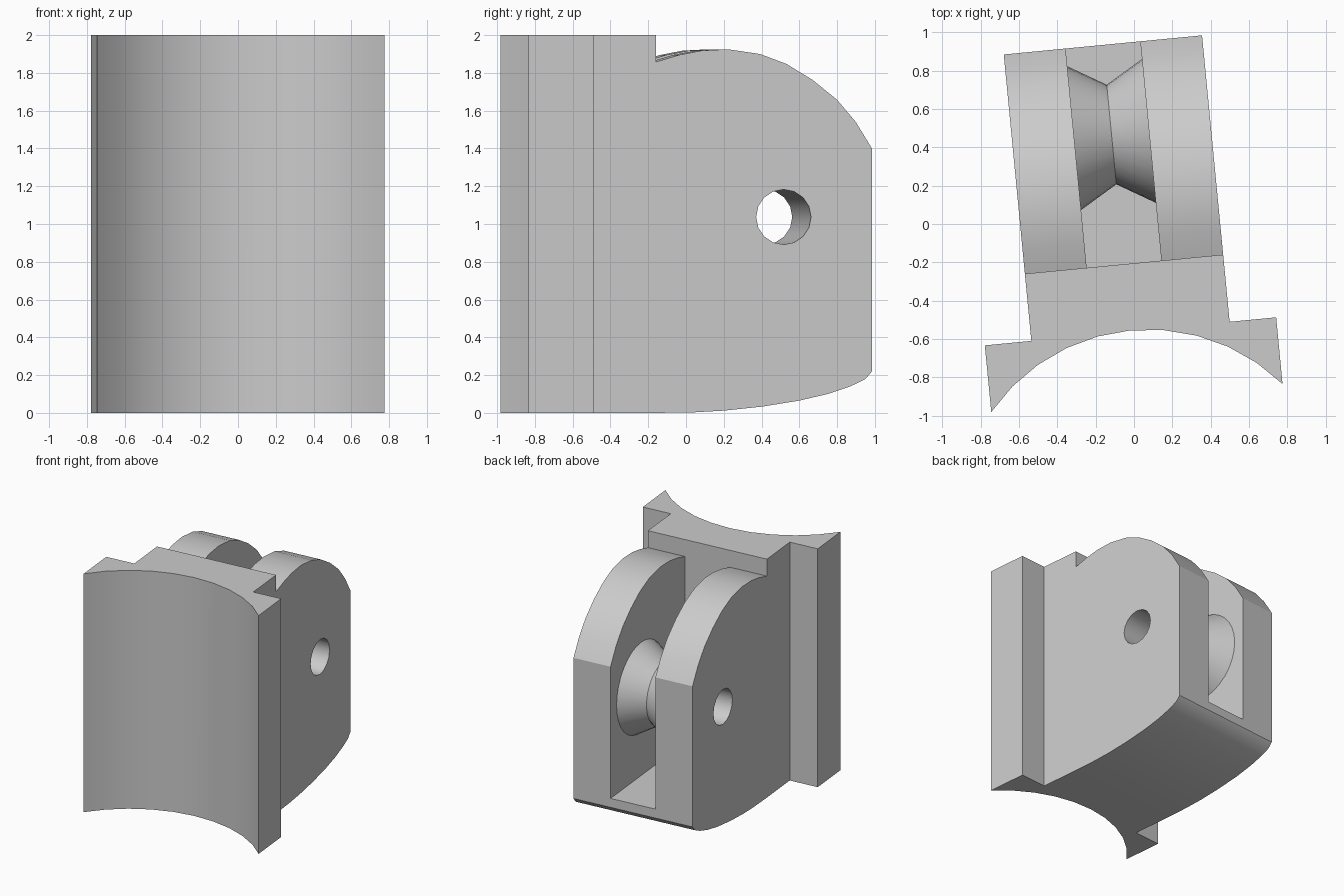
import bpy, bmesh
from math import sin, cos, radians, pi
from mathutils import Matrix, Vector

if "Cube" in bpy.data.objects:
    bpy.data.objects.remove(bpy.data.objects["Cube"])

grey = bpy.data.materials.new("plain grey")
grey.use_nodes = True
colour = (0.6, 0.6, 0.6, 1)
grey.diffuse_color = colour
grey.node_tree.nodes["Principled BSDF"].inputs["Base Color"].default_value = colour

# The whole bracket is turned slightly about the vertical axis
TURN = Matrix.Rotation(radians(5.5), 4, "Z")
PLACE = TURN @ Matrix.Translation((-0.072, 0, 0))

HALF_WIDTH, SLOT_HALF = 0.52, 0.196
STEP_Y, BACK_Y = -0.204, 0.946
AXLE_Y, AXLE_Z = 0.476, 1.037


def finish(name, bm):
    bmesh.ops.recalc_face_normals(bm, faces=bm.faces[:])
    mesh = bpy.data.meshes.new(name)
    bm.to_mesh(mesh)
    bm.free()
    mesh.materials.append(grey)
    ob = bpy.data.objects.new(name, mesh)
    bpy.context.collection.objects.link(ob)
    ob.matrix_world = PLACE
    return ob


def extrude(name, points, direction):
    """Solid from a closed outline swept along a direction."""
    bm = bmesh.new()
    face = bm.faces.new([bm.verts.new(p) for p in points])
    swept = bmesh.ops.extrude_face_region(bm, geom=[face])["geom"]
    verts = [v for v in swept if isinstance(v, bmesh.types.BMVert)]
    bmesh.ops.translate(bm, verts=verts, vec=Vector(direction))
    return finish(name, bm)


def lathe(name, profile, sides):
    """Capped solid of (x, radius) rings around the axle."""
    bm = bmesh.new()
    rings = [[bm.verts.new((x, AXLE_Y + r * cos(2 * pi * i / sides),
                            AXLE_Z + r * sin(2 * pi * i / sides)))
              for i in range(sides)] for x, r in profile]
    for a, b in zip(rings, rings[1:]):
        for i in range(sides):
            j = (i + 1) % sides
            bm.faces.new((a[i], a[j], b[j], b[i]))
    bm.faces.new(rings[0])
    bm.faces.new(rings[-1])
    return finish(name, bm)


def boolean(ob, tool, operation):
    mod = ob.modifiers.new(operation.lower(), "BOOLEAN")
    mod.operation, mod.object, mod.solver = operation, tool, "EXACT"
    bpy.context.view_layer.objects.active = ob
    bpy.ops.object.modifier_apply(modifier=mod.name)


# Plan outline: concave front arc, side flanges, clevis block
arc = [(sin(a), -1.551 + cos(a)) for a in
       (radians(49.8) * (i / 5 - 1) for i in range(11))]
right_side = [(0.764, -0.556), (HALF_WIDTH, -0.556), (HALF_WIDTH, BACK_Y)]
left_side = [(-x, y) for x, y in reversed(right_side)]
plan = arc + right_side + left_side
bracket = extrude("bracket_body", [(x, y, 0) for x, y in plan], (0, 0, 2))

# Side outline: stepped top, rounded lugs, swept underside
lug_top = [(STEP_Y, 1.858), (-0.08, 1.895), (0.04, 1.918), (0.18, 1.925),
           (0.35, 1.900), (0.49, 1.848), (0.63, 1.763), (0.76, 1.658),
           (0.86, 1.540), (BACK_Y, 1.400)]
underside = [(BACK_Y, 0.22), (0.91, 0.178), (0.83, 0.14), (0.71, 0.10),
             (0.56, 0.065), (0.36, 0.033), (0.16, 0.012), (0, 0.003), (STEP_Y, 0)]
side = [(-1, 0), (-1, 2), (STEP_Y, 2)] + lug_top + underside
envelope = extrude("side_envelope", [(-1, y, z) for y, z in side], (2, 0, 0))
boolean(bracket, envelope, "INTERSECT")

# Slot between the lugs
slot_outline = [(-SLOT_HALF, STEP_Y), (SLOT_HALF, STEP_Y), (SLOT_HALF, 1.2), (-SLOT_HALF, 1.2)]
slot = extrude("slot_cutter", [(x, y, 0.295) for x, y in slot_outline], (0, 0, 2))
boolean(bracket, slot, "DIFFERENCE")

# Waisted roller and the axle bore through everything
roller = lathe("waisted_roller", [(-SLOT_HALF, 0.377), (0, 0.261), (SLOT_HALF, 0.377)], 32)
bore = lathe("bore_cutter", [(-1, 0.146), (1, 0.146)], 16)
for part in (bracket, roller):
    boolean(part, bore, "DIFFERENCE")

for cutter in (envelope, slot, bore):
    bpy.data.objects.remove(cutter)

# Smooth curved faces, keep corners sharp
for part in (bracket, roller):
    bpy.ops.object.select_all(action="DESELECT")
    part.select_set(True)
    bpy.context.view_layer.objects.active = part
    bpy.ops.object.shade_smooth_by_angle(angle=radians(29))
